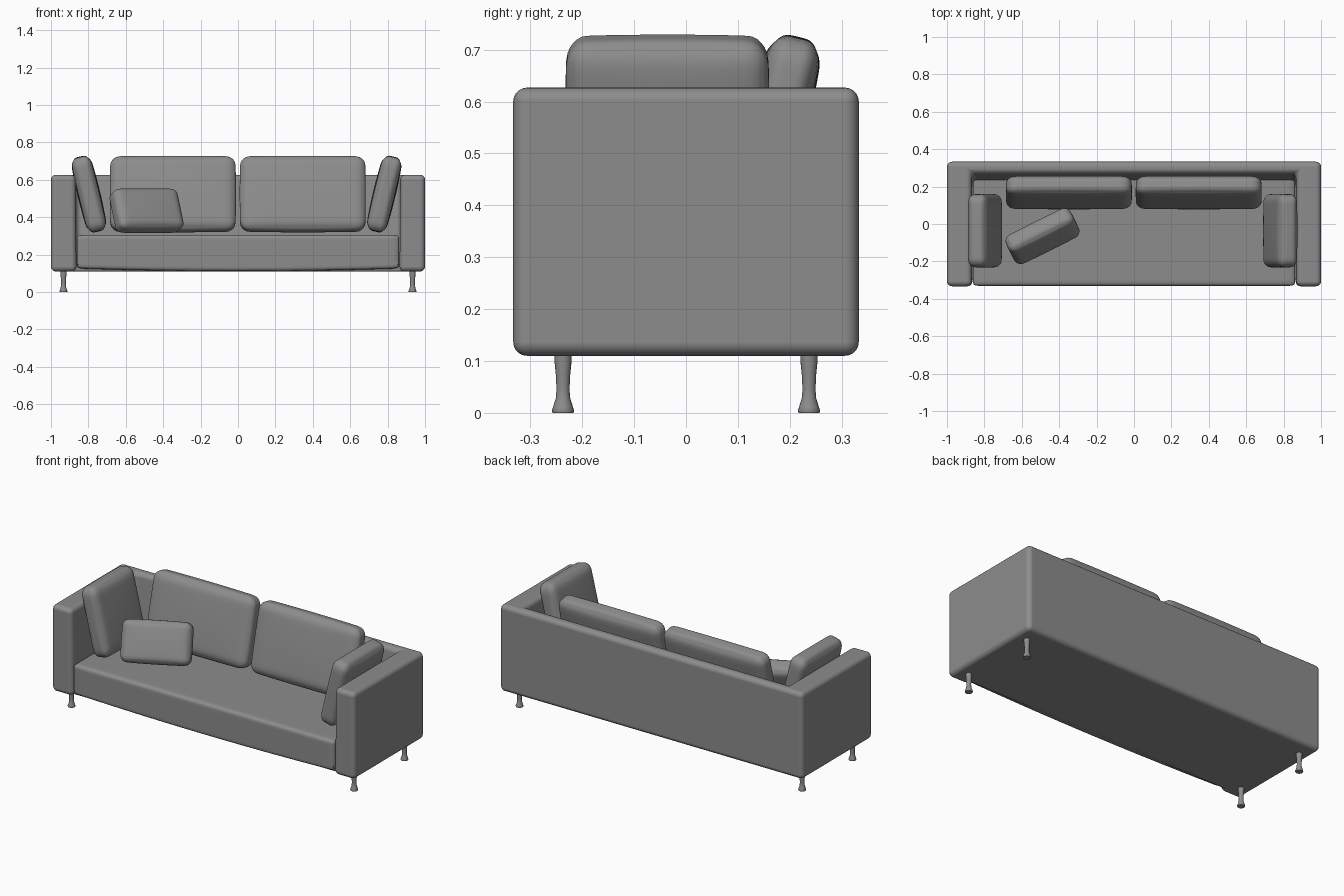
import bpy, bmesh
from math import radians, cos, sin, pi
from mathutils import Vector

if "Cube" in bpy.data.objects:
    bpy.data.objects.remove(bpy.data.objects["Cube"])

fabric = bpy.data.materials.new("dark_grey")
fabric.diffuse_color = (.265, .265, .265, 1)
fabric.use_nodes = True
fabric.node_tree.nodes["Principled BSDF"].inputs["Base Color"].default_value = fabric.diffuse_color


def finish(name, bm, loc=(0, 0, 0), rot=(0, 0, 0), bevel=0.0):
    bmesh.ops.recalc_face_normals(bm, faces=bm.faces)
    for f in bm.faces:
        f.smooth = True
    me = bpy.data.meshes.new(name)
    bm.to_mesh(me)
    bm.free()
    me.materials.append(fabric)
    ob = bpy.data.objects.new(name, me)
    bpy.context.collection.objects.link(ob)
    ob.location = loc
    ob.rotation_euler = [radians(a) for a in rot]
    if bevel:
        m = ob.modifiers.new("Rounding", 'BEVEL')
        m.width, m.segments = bevel, 5
        m.limit_method, m.angle_limit = 'ANGLE', radians(40)
        m.harden_normals = True
    return ob


def soft_box(name, size, loc, rot=(0, 0, 0), radius=(.03, .03, .03), puff=(0, 0, 0)):
    """Box with elliptical corner radii; its faces bulge outward by puff."""
    bm = bmesh.new()
    bmesh.ops.create_cube(bm, size=2)
    bmesh.ops.subdivide_edges(bm, edges=bm.edges[:], cuts=21, use_grid_fill=True)
    for v in bm.verts:
        p = Vector([sin(c * pi / 2) for c in v.co])      # denser near the edges
        d = Vector()
        core = Vector()
        for i in range(3):
            q, inner = p[i] * size[i] / 2, size[i] / 2 - radius[i]
            core[i] = max(-inner, min(inner, q))
            d[i] = (q - core[i]) / radius[i]
        d.normalize()
        for i in range(3):
            j, k = (i + 1) % 3, (i + 2) % 3
            swell = puff[i] * p[i] * (1 - p[j] ** 2) * (1 - p[k] ** 2)
            v.co[i] = core[i] + d[i] * radius[i] + swell
    return finish(name, bm, loc, rot)


# Frame: U-shaped shell of arms and back, with a sloping inner back
def outline(back_y, arm_x, z):
    pts = [(-1, -.333), (-arm_x, -.333), (-arm_x, back_y), (arm_x, back_y),
           (arm_x, -.333), (1, -.333), (1, .333), (-1, .333)]
    return [Vector((x, y, z)) for x, y in pts]


bm = bmesh.new()
low = [bm.verts.new(p) for p in outline(.215, .864, .11)]
top = [bm.verts.new(p) for p in outline(.270, .868, .627)]
for ring in (low, top):
    bm.faces.new(ring)
for i in range(8):
    j = (i + 1) % 8
    bm.faces.new((low[i], low[j], top[j], top[i]))
finish("arms_and_back", bm, bevel=.027)

# Base panel closing the underside between arms and back
soft_box("base_panel", (1.92, .6, .04), (0, 0, .130), radius=(.01, .01, .01))

# Seat: wide block whose underside bows down in the middle
seat = soft_box("seat", (1.724, .62, .190), (0, -.021, .211), radius=(.025, .02, .02))
for v in seat.data.vertices:
    if v.co.z < -.07:
        v.co.z += .014 * (v.co.x / .86) ** 2 - .004

# Back cushions, leaning backward
for name, x in (("left", -.348), ("right", .346)):
    soft_box("back_cushion_" + name, (.668, .102, .405), (x, .168, .524),
             (-13.5, 0, 0), (.05, .035, .05), (.003, .008, .004))

# Side cushions, leaning on the arms
for name, x, s in (("left", -.797, -1), ("right", .782, 1)):
    soft_box("side_cushion_" + name, (.106, .388, .405), (x, -.036, .524),
             (0, 13.5 * s, 0), (.035, .04, .05), (.008, .003, .004))

# Small loose pillow
soft_box("small_pillow", (.382, .105, .235), (-.489, -.065, .435),
         (-25, 0, 26.5), (.04, .035, .035), (.003, .007, .003))

# Turned legs with flared feet
profile = [(.020, 0), (.0215, .004), (.019, .012), (.014, .028),
           (.0125, .045), (.014, .075), (.0165, .10), (.0165, .125)]
N = 20
for sx, nx in ((-1, "left"), (1, "right")):
    for sy, ny in ((-1, "front"), (1, "back")):
        bm = bmesh.new()
        rings = [[bm.verts.new((r * cos(2 * pi * i / N), r * sin(2 * pi * i / N), z))
                  for i in range(N)] for r, z in profile]
        for a, b in zip(rings, rings[1:]):
            for i in range(N):
                j = (i + 1) % N
                bm.faces.new((a[i], a[j], b[j], b[i]))
        bm.faces.new(rings[0])
        bm.faces.new(rings[-1])
        leg = finish(f"{ny}_{nx}_leg", bm, (.933 * sx, .237 * sy, 0))
        leg.data.set_sharp_from_angle(angle=radians(50))
